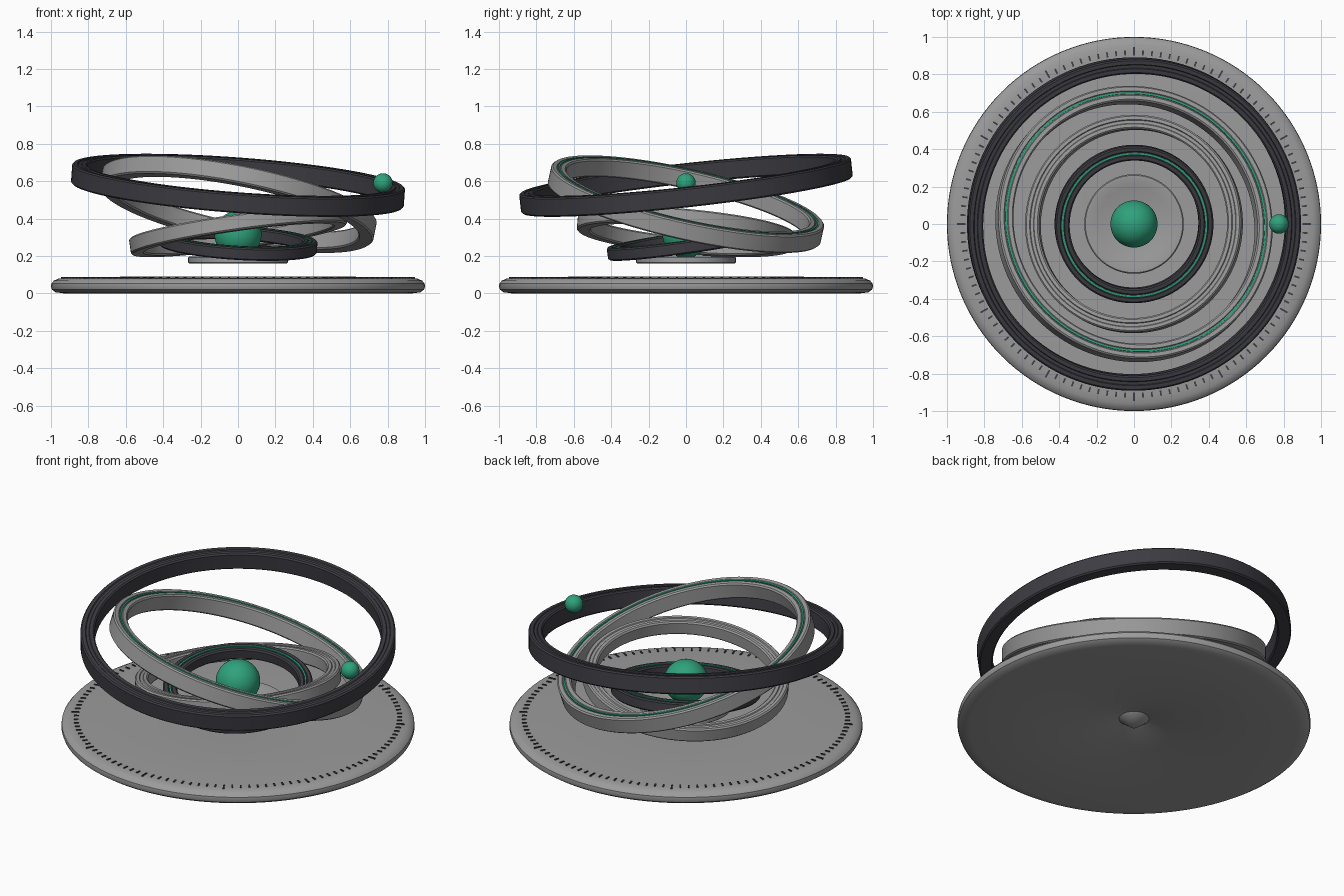
import bpy, bmesh, math
from mathutils import Vector, Matrix

if "Cube" in bpy.data.objects:
    bpy.data.objects.remove(bpy.data.objects["Cube"])


def material(name, rgb):
    m = bpy.data.materials.new(name)
    m.diffuse_color = (*rgb, 1)
    m.use_nodes = True
    m.node_tree.nodes["Principled BSDF"].inputs["Base Color"].default_value = m.diffuse_color
    return m


GRAY = material("satin gray", (0.33, 0.33, 0.335))
DARK = material("charcoal", (0.047, 0.045, 0.055))
GREEN = material("emerald", (0.028, 0.36, 0.20))


def finish(bm, name, mat, matrix=None, smooth=True):
    bmesh.ops.recalc_face_normals(bm, faces=bm.faces)
    me = bpy.data.meshes.new(name)
    bm.to_mesh(me)
    bm.free()
    ob = bpy.data.objects.new(name, me)
    bpy.context.collection.objects.link(ob)
    me.materials.append(mat)
    if matrix:
        ob.matrix_world = matrix
    if smooth:
        bpy.ops.object.select_all(action='DESELECT')
        ob.select_set(True)
        bpy.context.view_layer.objects.active = ob
        bpy.ops.object.shade_smooth_by_angle(angle=math.radians(30))
    return ob


def lathe(name, profile, mat, matrix=None, closed=False, steps=128):
    """Turn a radius/height profile around the z axis."""
    bm = bmesh.new()
    vs = [bm.verts.new((r, 0, z)) for r, z in profile]
    pairs = list(zip(vs, vs[1:] + vs[:1])) if closed else list(zip(vs, vs[1:]))
    edges = [bm.edges.new(p) for p in pairs]
    bmesh.ops.spin(bm, geom=vs + edges, cent=(0, 0, 0), axis=(0, 0, 1),
                   angle=math.tau, steps=steps, use_duplicate=False)
    bmesh.ops.remove_doubles(bm, verts=bm.verts, dist=1e-5)
    return finish(bm, name, mat, matrix)


def tilt(z, sx, sy):
    """Placement at height z, tilted to the given slopes along x and y."""
    normal = Vector((-sx, -sy, 1)).normalized()
    q = Vector((0, 0, 1)).rotation_difference(normal)
    return Matrix.Translation((0, 0, z)) @ q.to_matrix().to_4x4()


def ring(name, ro, ri, h, mat, place, inlay=None):
    """Chamfered hoop with a shallow top groove, and optionally a bright inlay."""
    c, t = 0.008, h / 2
    mid = (ro + ri) / 2
    lathe(name, [(ri, -t + c), (ri + c, -t), (ro - c, -t), (ro, -t + c),
                 (ro, t - c), (ro - c, t), (mid + 0.012, t), (mid + 0.008, t - 0.005),
                 (mid - 0.008, t - 0.005), (mid - 0.012, t), (ri + c, t), (ri, t - c)],
          mat, place, closed=True)
    if inlay:
        a, b = mid - 0.005, mid + 0.005
        lathe(name + "_inlay", [(a, t - 0.006), (b, t - 0.006), (b, t + 0.002), (a, t + 0.002)],
              inlay, place, closed=True)


def ball(name, r, loc, mat):
    bm = bmesh.new()
    bmesh.ops.create_uvsphere(bm, u_segments=48, v_segments=24, radius=r)
    finish(bm, name, mat, Matrix.Translation(loc))


# Base disc with rounded rim, shallow hollow underside and centre point
lathe("base_disc", [(0, 0), (0.085, 0.065), (0.30, 0.012), (0.93, 0), (0.975, 0.006),
                    (0.995, 0.02), (1.0, 0.035), (0.998, 0.053), (0.985, 0.068),
                    (0.96, 0.079), (0.92, 0.082), (0.63, 0.089), (0.3, 0.087),
                    (0.1, 0.078), (0, 0.076)], GRAY)

# Dial marks around the base
bm = bmesh.new()
for i in range(120):
    length = 0.045 if i % 10 == 0 else 0.028
    m = (Matrix.Rotation(math.tau * i / 120, 4, 'Z')
         @ Matrix.Translation((0.902 + length / 2, 0, 0.083))
         @ Matrix.Diagonal((length, 0.009, 0.008, 1)))
    bmesh.ops.create_cube(bm, size=1, matrix=m)
finish(bm, "dial_marks", DARK, smooth=False)

# Floating pedestal dish under the centre ball
lathe("pedestal", [(0, 0.16), (0.26, 0.16), (0.266, 0.165), (0.266, 0.192), (0.26, 0.198),
                   (0.24, 0.198), (0.20, 0.19), (0.10, 0.17), (0, 0.165)], GRAY)

# Nested tilted rings
ring("outer_ring", 0.892, 0.812, 0.105, DARK, tilt(0.578, -0.075, 0.11))
ring("large_ring", 0.747, 0.665, 0.10, GRAY, tilt(0.477, -0.20, -0.225), GREEN)
ring("middle_ring", 0.583, 0.508, 0.085, GRAY, tilt(0.33, 0.14, -0.09))
ring("inner_ring", 0.424, 0.346, 0.068, DARK, tilt(0.27, -0.06, 0.14), GREEN)

# Centre ball and the small ball riding the outer ring
ball("center_ball", 0.126, (0, 0, 0.315), GREEN)
ball("orbit_ball", 0.052, (0.775, 0, 0.59), GREEN)
